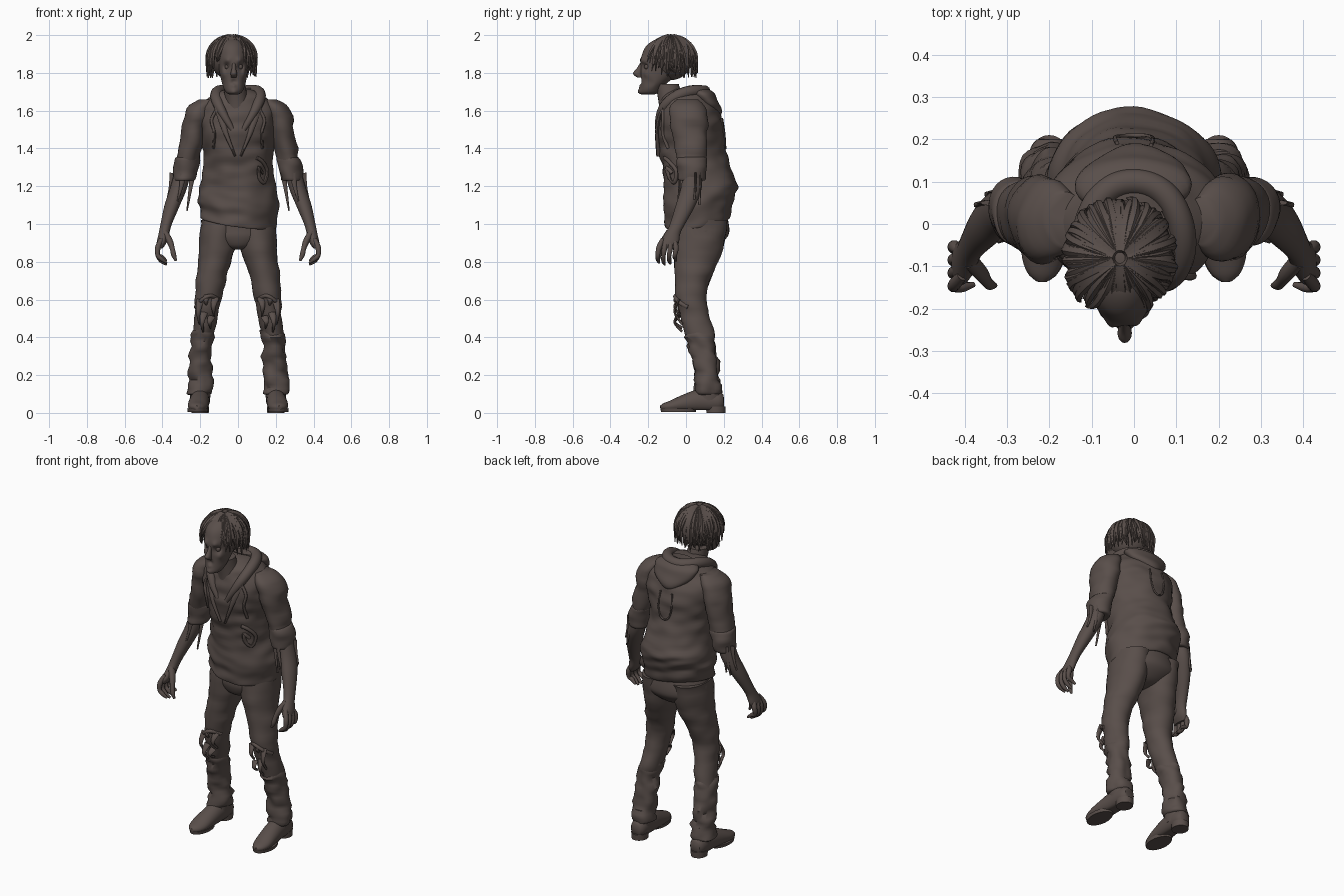
import bpy, bmesh, math, random
from mathutils import Vector, noise
from mathutils.bvhtree import BVHTree

random.seed(4)
old = bpy.data.objects.get("Cube")
if old:
    bpy.data.objects.remove(old, do_unlink=True)

brown = bpy.data.materials.new("dusty brown")
brown.use_nodes = True
tone = (.1, .077, .069, 1)
brown.diffuse_color = tone
brown.node_tree.nodes["Principled BSDF"].inputs["Base Color"].default_value = tone


def spline(rings, sub):
    """Smoothly interpolate rows of values."""
    rows = [Vector(r) for r in rings]
    result = []
    for i in range(len(rows) - 1):
        before, start = rows[max(i - 1, 0)], rows[i]
        end, after = rows[i + 1], rows[min(i + 2, len(rows) - 1)]
        for k in range(sub):
            t = k / sub
            leave, arrive = (end - before) / 2, (after - start) / 2
            gap = end - start
            result.append(start + leave * t + (gap * 3 - leave * 2 - arrive) * t ** 2
                          + (leave + arrive - gap * 2) * t ** 3)
    return result + [rows[-1]]


def finish(name, bm):
    bmesh.ops.recalc_face_normals(bm, faces=bm.faces)
    mesh = bpy.data.meshes.new(name)
    bm.to_mesh(mesh)
    bm.free()
    mesh.materials.append(brown)
    obj = bpy.data.objects.new(name, mesh)
    bpy.context.collection.objects.link(obj)
    bpy.ops.object.select_all(action='DESELECT')
    obj.select_set(True)
    bpy.context.view_layer.objects.active = obj
    bpy.ops.object.shade_smooth_by_angle(angle=math.radians(50))
    return obj


def add_loft(bm, rings, sides=24, sub=4, along=False, fold=0, freq=9, side=1, shape=None):
    """Skin elliptical rings (x, y, z, rx, ry), level or square to their path."""
    rows = spline(rings, sub)
    centres = [Vector(r[:3]) for r in rows]
    loops = []
    for i, row in enumerate(rows):
        path = centres[min(i + 1, len(rows) - 1)] - centres[max(i - 1, 0)]
        turn = Vector((0, 0, -1)).rotation_difference(path.normalized())
        loop = []
        for k in range(sides):
            a = math.tau * k / sides
            offset = Vector((max(row[3], .001) * math.cos(a), max(row[4], .001) * math.sin(a), 0))
            if along:
                offset = turn @ offset
            p = centres[i] + offset
            if fold:
                p += offset.normalized() * fold * noise.noise(
                    Vector((p.x * freq + side, p.y * freq, p.z * freq * 2)))
            if shape:
                p = shape(p)
            loop.append(bm.verts.new((p.x * side, p.y, p.z)))
        loops.append(loop)
    for low, high in zip(loops, loops[1:]):
        for k in range(sides):
            j = (k + 1) % sides
            bm.faces.new((low[k], low[j], high[j], high[k]))
    bm.faces.new(loops[0])
    bm.faces.new(loops[-1])


def loft(name, rings, **options):
    bm = bmesh.new()
    add_loft(bm, rings, **options)
    return finish(name, bm)


def pair(name, rings, **options):
    for label, side in (("left_", 1), ("right_", -1)):
        loft(label + name, rings, side=side, **options)


def strip(name, points, wide, thick, tip=.2, **options):
    """A cloth strip or cord that tapers towards its end."""
    last = len(points) - 1
    rings = [(*p, wide * (1 + (tip - 1) * i / last), thick) for i, p in enumerate(points)]
    return loft(name, rings, sides=8, along=True, **options)


# Sweater body with a slanting hem
def slant_hem(p):
    fade = max(0, min(1, (1.25 - p.z) / .2))
    p.z += fade * (.14 * p.y - .14 * p.x)
    return p


sweater = loft("sweater_body", [
    (0, .06, 1.01, .18, .15), (0, .06, 1, .198, .17), (0, .065, 1.06, .206, .175),
    (0, .07, 1.12, .212, .19), (0, .08, 1.2, .2, .196), (0, .055, 1.3, .184, .183),
    (0, .03, 1.4, .19, .177), (0, .02, 1.5, .205, .18), (0, .015, 1.58, .215, .166),
    (0, .005, 1.645, .18, .138), (0, 0, 1.69, .125, .11), (0, 0, 1.715, .06, .06)],
    sides=64, sub=6, fold=.014, shape=slant_hem)
tree = BVHTree.FromPolygons([v.co for v in sweater.data.vertices],
                            [p.vertices[:] for p in sweater.data.polygons])


def on_body(x, z, back=False):
    way = -1 if back else 1
    hit = tree.ray_cast(Vector((x, -way, z)), Vector((0, way, 0)))[0]
    return (x, hit.y - way * .004, z)


# Hood: rolled rim round the neck, folded bag behind, and lapels along the neckline
half = [(.03, -.15, 1.5), (.085, -.145, 1.59), (.12, -.09, 1.66), (.115, .01, 1.705), (.07, .085, 1.705)]
rim = half + [(0, .105, 1.7)] + [(-x, y, z) for x, y, z in reversed(half)]
curve = bpy.data.curves.new("hood_rim", 'CURVE')
curve.dimensions = '3D'
curve.bevel_depth = .032
curve.bevel_resolution = 4
curve.use_fill_caps = True
line = curve.splines.new('NURBS')
line.points.add(len(rim) - 1)
for point, co in zip(line.points, rim):
    point.co = (*co, 1)
    point.radius = .35 + .65 * min(1, (co[2] - 1.48) / .18)
line.use_endpoint_u = True
curve.materials.append(brown)
bpy.context.collection.objects.link(bpy.data.objects.new("hood_rim", curve))
loft("hood_bag", [(0, .15, 1.56, .01, .02), (0, .145, 1.59, .06, .04), (0, .12, 1.64, .125, .055),
                  (0, .085, 1.69, .135, .06), (0, .06, 1.72, .09, .05)], sides=32, fold=.012)
for s in (-1, 1):
    strip("lapel", [on_body(s * x, z) for x, z in ((.1, 1.62), (.085, 1.55), (.06, 1.47), (.015, 1.36))],
          .026, .01)
    strip("drawstring", [on_body(s * x, z) for x, z in ((.11, 1.61), (.14, 1.55), (.125, 1.48), (.13, 1.4))],
          .009, .009, tip=.8)
strip("back_seam", [on_body(x, z, True) for x, z in
                    ((-.04, 1.56), (-.045, 1.48), (-.03, 1.42), (0, 1.4), (.03, 1.42), (.045, 1.48), (.04, 1.56))],
      .005, .005, tip=1)
strip("chest_tear", [on_body(x, z) for x, z in
                     ((.1, 1.35), (.13, 1.33), (.155, 1.28), (.14, 1.22), (.115, 1.24), (.11, 1.3), (.13, 1.27))],
      .011, .011, tip=.6)

# Sleeves with rolled cuffs and torn scraps
pair("sleeve", [(.16, .01, 1.66, .04, .06), (.2, .01, 1.615, .067, .095), (.23, .015, 1.52, .067, .1),
                (.252, .025, 1.4, .06, .085), (.273, .03, 1.3, .056, .073), (.278, .03, 1.26, .05, .065)],
     sides=32, fold=.016)
pair("rolled_cuff", [(.265, .03, 1.355, .05, .07), (.268, .03, 1.345, .064, .08), (.277, .03, 1.29, .062, .078),
                     (.284, .03, 1.235, .057, .073), (.284, .03, 1.23, .04, .05)], sides=32, fold=.014)
for s in (-1, 1):
    for x, y, drop in ((.33, .075, .1), (.355, .05, .07), (.25, .0, .13), (.3, -.035, .08)):
        strip("sleeve_scrap", [(s * (x - .01), y, 1.27), (s * x, y, 1.2), (s * (x + .02), y - .005, 1.2 - drop)],
              .018, .006)

# Forearms and hands
pair("forearm", [(.28, .035, 1.33, .04, .045), (.312, .03, 1.2, .045, .055), (.348, -.002, 1.1, .041, .052),
                 (.38, -.045, 1, .03, .04), (.392, -.07, .95, .028, .04), (.405, -.09, .9, .026, .052),
                 (.415, -.098, .87, .015, .045)])
for i in range(4):
    y = -.143 + i * .03
    reach = (.01, 0, .005, .02)[i]
    pair("finger", [(.405, y * .6 - .035, .92, .013, .013), (.424, y, .875, .015, .015),
                    (.425, y - .006, .835, .012, .012), (.405, y - .006, .805 + reach, .012, .012),
                    (.378, y, .785 + reach, .006, .006)], sides=10, along=True)
pair("thumb", [(.388, -.085, .955, .018, .022), (.362, -.115, .91, .017, .02), (.348, -.135, .87, .013, .014),
               (.34, -.143, .835, .013, .013), (.328, -.145, .805, .006, .006)], sides=12, along=True)

# Trousers: seat, legs, torn knees
loft("trouser_seat", [(0, .07, 1.08, .17, .14), (0, .083, .98, .198, .146), (0, .078, .93, .185, .14),
                      (0, .06, .88, .1, .1), (0, .05, .865, .04, .05)], sides=40)
pair("trouser_leg", [(.1, .08, 1.02, .098, .14), (.106, .07, .9, .1, .135), (.124, .053, .8, .088, .113),
                     (.144, .035, .7, .078, .095), (.158, .027, .6, .069, .078), (.17, .05, .5, .061, .08),
                     (.186, .075, .4, .058, .074)], sides=32, fold=.01)
pair("trouser_shin", [(.18, .065, .44, .057, .072), (.187, .075, .4, .059, .075), (.194, .097, .3, .06, .068),
                      (.198, .11, .2, .062, .066), (.2, .117, .11, .066, .072), (.2, .117, .095, .05, .05)],
     sides=32, fold=.022, freq=13)
for s in (-1, 1):
    for x, z, drop in ((.12, .61, .1), (.16, .63, .07), (.2, .6, .13), (.18, .53, .1), (.14, .51, .06)):
        strip("knee_scrap", [(s * x, -.035, z), (s * (x + .01), -.06, z - drop / 2), (s * (x + .005), -.02, z - drop)],
              .02, .007)
    strip("knee_tear_edge", [(s * .105, -.01, .6), (s * .15, -.055, .62), (s * .2, -.04, .59),
                             (s * .225, .01, .56)], .012, .012, tip=.8)


# Boots
def floor(p):
    p.z = max(p.z, .014)
    return p


pair("boot_shaft", [(.2, .118, .17, .055, .058), (.2, .118, .12, .056, .066), (.2, .115, .05, .05, .085)])
pair("boot_foot", [(.2, .2, .06, .03, .035), (.2, .17, .06, .047, .055), (.202, .08, .063, .052, .062),
                   (.208, 0, .05, .054, .05), (.214, -.07, .035, .052, .034), (.217, -.115, .03, .036, .022),
                   (.218, -.136, .028, .012, .01)], along=True, shape=floor)
pair("boot_heel", [(.2, .158, 0, .045, .05), (.2, .158, .035, .047, .052)], sub=1)
pair("boot_sole", [(.213, -.04, .004, .053, .092), (.213, -.04, .022, .056, .096)], sub=1)

# Neck and head, with sockets, brow, cheeks and mouth pressed into the skin
loft("neck", [(0, -.06, 1.55, .085, .08), (-.005, -.075, 1.63, .064, .068), (-.02, -.1, 1.74, .058, .062)])
dents = [(0, -.24, 1.752, .016, -.012), (0, -.25, 1.735, .011, .012), (0, -.25, 1.7, .022, .01)]
for s in (-1, 1):
    dents += [(s * .034, -.22, 1.832, .019, -.026), (s * .034, -.23, 1.867, .018, .012),
              (s * .05, -.2, 1.795, .02, .012), (s * .05, -.19, 1.745, .024, -.016)]


def sculpt(p):
    push = 0
    for x, y, z, size, depth in dents:
        push += depth * math.exp(-((p - Vector((x - .022, y, z))).length / size) ** 2)
    p.y -= push
    return p


loft("head", [(-.022, -.2, 1.685, .02, .03), (-.022, -.193, 1.697, .042, .052), (-.022, -.18, 1.73, .058, .062),
              (-.023, -.15, 1.78, .07, .09), (-.025, -.12, 1.84, .08, .122), (-.027, -.105, 1.89, .086, .13),
              (-.03, -.1, 1.94, .078, .112), (-.03, -.095, 1.975, .05, .07), (-.03, -.095, 1.985, .01, .01)],
     sides=80, sub=9, shape=sculpt)
loft("nose", [(-.022, -.225, 1.862, .009, .012), (-.022, -.244, 1.825, .011, .016),
              (-.022, -.257, 1.797, .017, .024), (-.022, -.245, 1.776, .014, .014)], sides=16)
for s in (-1, 1):
    x = -.022 + s * .034
    loft("eyeball", [(x, -.208, 1.818, .002, .002), (x, -.208, 1.825, .012, .012),
                     (x, -.208, 1.839, .012, .012), (x, -.208, 1.846, .002, .002)], sides=16)

# Hair: a rounded cap under a layer of ragged locks
middle = Vector((-.033, -.08, 1.875))
bm = bmesh.new()
bmesh.ops.create_uvsphere(bm, u_segments=32, v_segments=20, radius=.113)
bmesh.ops.translate(bm, verts=bm.verts, vec=middle)
finish("hair_cap", bm)
bm = bmesh.new()
for i in range(130):
    a = math.tau * i / 65 + random.uniform(-.05, .05)
    front = max(0, -math.sin(a))
    fall = random.uniform(1.75, 2.25) - 1.0 * front ** 2
    wide = random.uniform(.112, .126)
    lock = []
    for k in range(6):
        t = k / 5
        tilt = .12 + fall * t
        out = math.sin(min(tilt, 1.6)) * wide * (1 + .06 * t)
        height = .118 * math.cos(tilt) if tilt < 1.6 else -.13 * (tilt - 1.6) - .004
        sway = a + .25 * math.sin(i * 1.7) * t * t
        thick = .012 * (1 - t ** 3) + .002
        lock.append((middle.x + out * math.cos(sway), middle.y + out * math.sin(sway) * 1.08,
                     middle.z + height - .02 * front * t, thick, thick))
    add_loft(bm, lock, sides=6, sub=3, along=True)
finish("hair_locks", bm)
